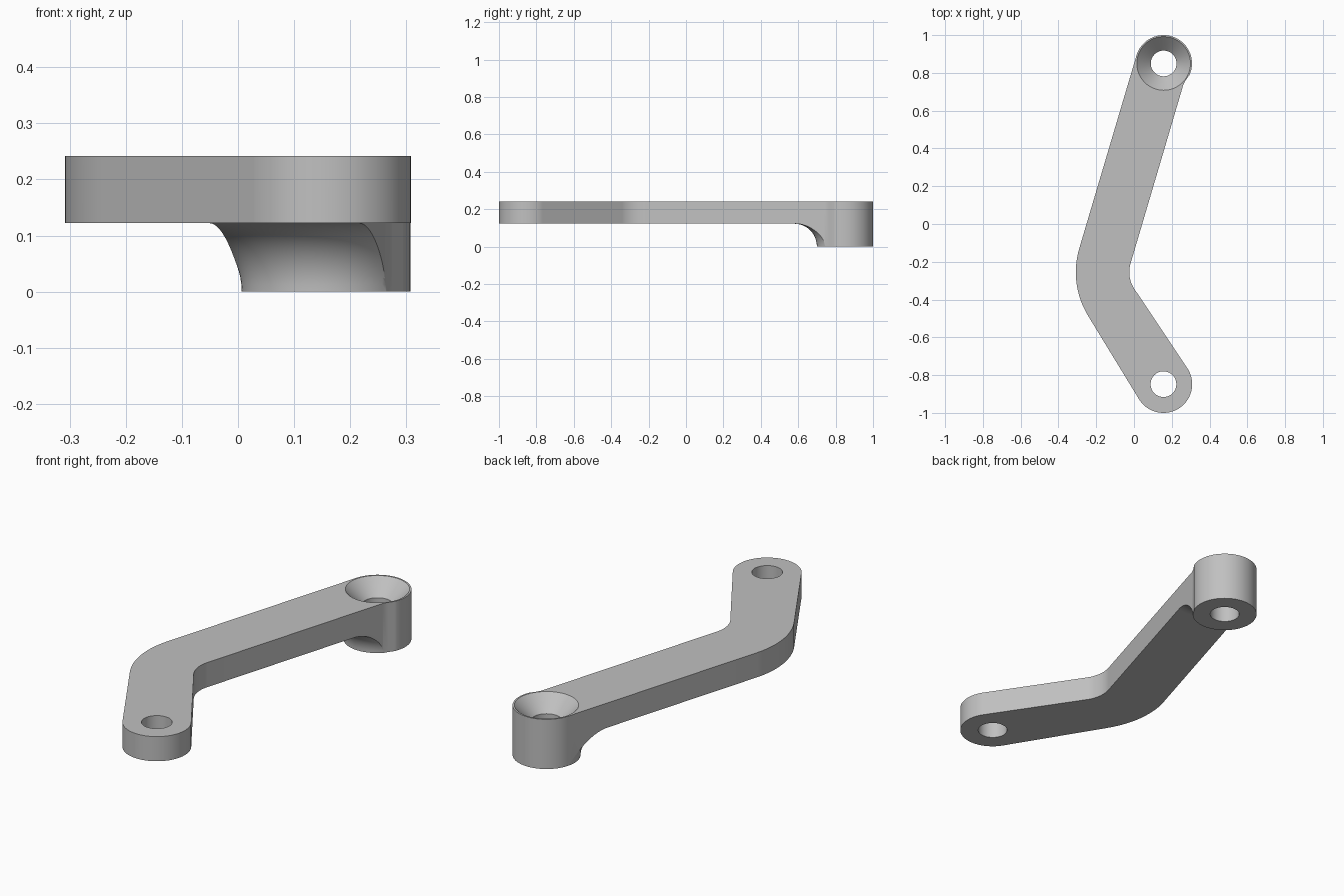
import bpy
import bmesh
from math import sin, cos, pi, radians

cube = bpy.data.objects.get("Cube")
if cube:
    bpy.data.objects.remove(cube, do_unlink=True)

TOP, UNDER = 0.242, 0.122          # arm top and underside
BOSS, END, BEND = (0.157, 0.85), (0.156, -0.848), (0.135, -0.255)
HOLE, COUNTERSINK = 0.068, 0.142

grey = bpy.data.materials.new("plain grey")
grey.use_nodes = True
colour = (0.53, 0.53, 0.53, 1)
grey.diffuse_color = colour
grey.node_tree.nodes["Principled BSDF"].inputs["Base Color"].default_value = colour


def arc(centre, r, start, stop, n):
    angles = [radians(start + (stop - start) * i / n) for i in range(n + 1)]
    return [(centre[0] + r * cos(a), centre[1] + r * sin(a)) for a in angles]


def make_object(name, bm):
    bmesh.ops.recalc_face_normals(bm, faces=bm.faces)
    mesh = bpy.data.meshes.new(name)
    bm.to_mesh(mesh)
    bm.free()
    mesh.materials.append(grey)
    obj = bpy.data.objects.new(name, mesh)
    bpy.context.collection.objects.link(obj)
    return obj


def revolve(name, profile, centre, n=96):
    """Turn a closed (radius, z) profile about a vertical axis."""
    bm = bmesh.new()
    rings = [[bm.verts.new((centre[0] + r * cos(2 * pi * i / n),
                            centre[1] + r * sin(2 * pi * i / n), z))
              for r, z in profile] for i in range(n)]
    for i in range(n):
        a, b = rings[i], rings[(i + 1) % n]
        for j in range(len(profile)):
            k = (j + 1) % len(profile)
            bm.faces.new((a[j], b[j], b[k], a[k]))
    bmesh.ops.remove_doubles(bm, verts=bm.verts, dist=1e-6)
    return make_object(name, bm)


def cut(target, cutter):
    cutter.hide_render = True
    mod = target.modifiers.new("cut", "BOOLEAN")
    mod.operation, mod.solver, mod.object = "DIFFERENCE", "EXACT", cutter
    bpy.context.view_layer.objects.active = target
    bpy.ops.object.modifier_apply(modifier=mod.name)
    bpy.data.objects.remove(cutter, do_unlink=True)


# Bent arm with a round boss at one end and a round eye at the other
outline = (arc(BOSS, 0.15, -24, 163.4, 48)
           + arc(BEND, 0.443, 163.4, 212.2, 20)
           + arc(END, 0.152, 212.2, 392.2, 44)
           + arc(BEND, 0.16, 212.2, 163.4, 16)
           + [(0.262, 0.74), (0.275, 0.763)])
bm = bmesh.new()
base = bm.faces.new([bm.verts.new((x, y, 0)) for x, y in outline])
raised = bmesh.ops.extrude_face_region(bm, geom=[base])["geom"]
bmesh.ops.translate(bm, vec=(0, 0, TOP),
                    verts=[v for v in raised if isinstance(v, bmesh.types.BMVert)])
arm = make_object("bent_arm", bm)

# Clear the underside, leaving the boss and its curved fillet
fillet = arc((0.271, UNDER - 0.1205), 0.1205, 180, 90, 16)
cut(arm, revolve("underside_cutter",
                 fillet + [(2.5, UNDER), (2.5, -0.1), (0.1505, -0.1)], BOSS))

# Countersunk hole in the boss, plain hole in the eye
depth = COUNTERSINK - HOLE
cut(arm, revolve("countersink_cutter",
                 [(0, -0.1), (HOLE, -0.1), (HOLE, TOP - depth), (COUNTERSINK, TOP),
                  (COUNTERSINK, 0.4), (0, 0.4)], BOSS))
cut(arm, revolve("eye_cutter", [(0, -0.1), (HOLE, -0.1), (HOLE, 0.4), (0, 0.4)], END))

# Smooth curved walls, crisp rims
bpy.ops.object.select_all(action="DESELECT")
arm.select_set(True)
bpy.context.view_layer.objects.active = arm
bpy.ops.object.shade_smooth_by_angle(angle=radians(30))
weighted = arm.modifiers.new("flat_caps", "WEIGHTED_NORMAL")
weighted.keep_sharp = True
